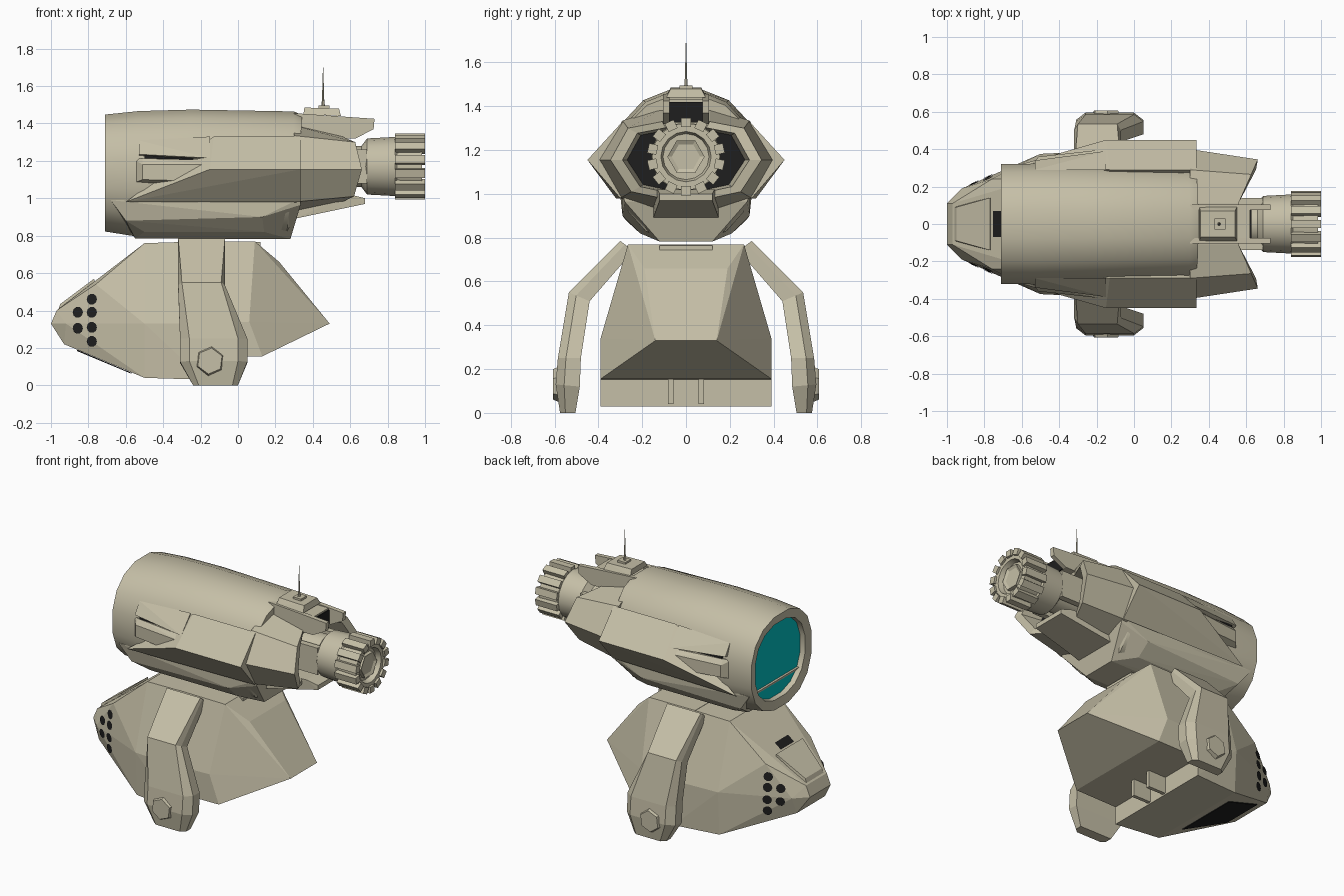
import bpy, bmesh, math
from mathutils import Vector, Matrix
from mathutils.bvhtree import BVHTree

if "Cube" in bpy.data.objects:
    bpy.data.objects.remove(bpy.data.objects["Cube"])


def material(name, rgb):
    m = bpy.data.materials.new(name)
    m.diffuse_color = (*rgb, 1)
    m.use_nodes = True
    m.node_tree.nodes["Principled BSDF"].inputs["Base Color"].default_value = m.diffuse_color
    return m


BEIGE = material("sand_armour", (0.56, 0.52, 0.385))
BLACK = material("black_openings", (0.013, 0.013, 0.013))
TEAL = material("teal_lens", (0.0, 0.52, 0.54))


def finish(name, bm, mats=(BEIGE,), smooth=False):
    bmesh.ops.recalc_face_normals(bm, faces=bm.faces)
    me = bpy.data.meshes.new(name)
    bm.to_mesh(me)
    bm.free()
    ob = bpy.data.objects.new(name, me)
    bpy.context.collection.objects.link(ob)
    for m in mats:
        me.materials.append(m)
    if smooth:
        bpy.ops.object.select_all(action='DESELECT')
        ob.select_set(True)
        bpy.context.view_layer.objects.active = ob
        bpy.ops.object.shade_smooth_by_angle(angle=math.radians(28))
    return ob


def both(points):
    """Points plus their mirror images across y = 0."""
    return [(x, s * y, z) for x, y, z in points for s in (1, -1)]


def hull(name, points, mat=BEIGE):
    bm = bmesh.new()
    for p in points:
        bm.verts.new(p)
    r = bmesh.ops.convex_hull(bm, input=bm.verts)
    junk = [g for g in set(r["geom_interior"] + r["geom_unused"]) if isinstance(g, bmesh.types.BMVert)]
    bmesh.ops.delete(bm, geom=junk, context='VERTS')
    bmesh.ops.dissolve_limit(bm, angle_limit=0.02, verts=bm.verts, edges=bm.edges)
    return finish(name, bm, (mat,))


def box(name, x, y, z, mat=BEIGE):
    return hull(name, [(a, b, c) for a in x for b in y for c in z], mat)


def loft(name, sections, end_mat=None, first_mat=None, smooth=False):
    """Skin equal-length rings and cap both ends."""
    bm = bmesh.new()
    rings = [[bm.verts.new(p) for p in s] for s in sections]
    n = len(rings[0])
    for a, b in zip(rings, rings[1:]):
        for i in range(n):
            j = (i + 1) % n
            bm.faces.new((a[i], a[j], b[j], b[i]))
    first, last = bm.faces.new(rings[0]), bm.faces.new(rings[-1])
    if first_mat:
        first.material_index = 1
    if end_mat:
        last.material_index = 1
    return finish(name, bm, [BEIGE] + [m for m in (end_mat or first_mat,) if m], smooth)


def lathe_x(name, profile, zc, n, smooth=False):
    return loft(name, [[(x, r * math.cos(2 * math.pi * i / n), zc + r * math.sin(2 * math.pi * i / n))
                        for i in range(n)] for x, r in profile], smooth=smooth)


# Main housing: rounded barrel with a recessed lens at the rear
def barrel_ring(x, ry, rz, zc, lean=0):
    pts = []
    for i in range(16):
        a = 2 * math.pi * (i + 0.5) / 16
        c, s = math.cos(a), math.sin(a)
        c, s = [math.copysign(abs(v) ** 0.87, v) for v in (c, s)]
        pts.append((x + lean * s, ry * c, zc + rz * s))
    return pts


loft("main_housing", [barrel_ring(-0.665, 0.265, 0.255, 1.135), barrel_ring(-0.70, 0.268, 0.258, 1.135),
                      barrel_ring(-0.71, 0.325, 0.318, 1.135), barrel_ring(-0.53, 0.328, 0.342, 1.13),
                      barrel_ring(-0.25, 0.325, 0.35, 1.13), barrel_ring(0.28, 0.31, 0.345, 1.125, 0.02),
                      barrel_ring(0.32, 0.30, 0.31, 1.14, 0.025)], first_mat=TEAL, smooth=True)
# Belly armour running under the housing
hull("belly_skirt", both([(-0.68, 0.30, 0.99), (-0.6, 0.275, 0.88), (-0.55, 0.12, 0.785), (0.13, 0.29, 0.90),
                          (0.28, 0.12, 0.782), (0.14, 0.21, 0.82), (0.335, 0.28, 0.965), (0.335, 0.29, 1.0),
                          (-0.5, 0.21, 0.82)]))

for s, side in ((1, "left"), (-1, "right")):
    def m(pts):
        return [(x, s * y, z) for x, y, z in pts]
    # Diamond-edged flank armour
    hull(side + "_flank", m([(-0.15, 0.45, 1.155), (0.335, 0.45, 1.155), (-0.13, 0.29, 1.33), (0.335, 0.29, 1.33),
                             (-0.6, 0.32, 0.98), (0.335, 0.30, 0.98), (-0.13, 0.2, 1.2), (0.335, 0.2, 1.1)]))
    # Side pod with thin dark slot
    hull(side + "_pod_roof", m([(-0.53, 0.29, 1.31), (-0.15, 0.29, 1.33), (-0.53, 0.34, 1.235),
                                (-0.15, 0.39, 1.215), (-0.53, 0.3, 1.225), (-0.15, 0.3, 1.205)]))
    hull(side + "_pod_slot", m([(x, y, z) for x in (-0.5, -0.16) for y in (0.3, 0.335) for z in (1.20, 1.228)]), BLACK)
    hull(side + "_pod", m([(-0.56, 0.3, 1.21), (-0.56, 0.3, 1.08), (-0.51, 0.36, 1.18), (-0.51, 0.36, 1.10),
                           (-0.51, 0.335, 1.213), (-0.15, 0.37, 1.205),
                           (-0.15, 0.40, 1.18), (-0.15, 0.40, 1.09), (-0.15, 0.3, 1.2), (-0.15, 0.3, 1.08)]))
    # Support arms bending down from the base top
    rings = []
    for x0, x1, yi, zi, yo, zo, ch in ((-0.32, -0.07, 0.24, 0.74, 0.30, 0.785, 0.0),
                                       (-0.32, -0.07, 0.44, 0.51, 0.535, 0.55, 0.02),
                                       (-0.31, 0.05, 0.48, 0.25, 0.585, 0.25, 0.05),
                                       (-0.31, 0.05, 0.485, 0.12, 0.595, 0.13, 0.05),
                                       (-0.24, 0.0, 0.505, 0.0, 0.575, 0.0, 0.03)):
        ym, zm = yi * 0.35 + yo * 0.65, zi * 0.35 + zo * 0.65
        rings.append(m([(x0, yi, zi), (x0, ym, zm), (x0 + ch, yo, zo), (x1 - ch, yo, zo), (x1, ym, zm), (x1, yi, zi)]))
    loft(side + "_arm", rings)
    # Hexagonal pivot bolt
    loft(side + "_arm_bolt", [[(-0.15 + r * math.cos(k * math.pi / 3 + 0.4), s * y, 0.13 + r * math.sin(k * math.pi / 3 + 0.4))
                               for k in range(6)] for y, r in ((0.57, 0.085), (0.607, 0.07))])
    # Rails over the nose
    hull(side + "_top_rail", m([(x, y, z) for y in (0.075, 0.105) for x, z in
                                ((0.30, 1.455), (0.73, 1.425), (0.725, 1.37), (0.63, 1.32), (0.30, 1.32))]))
    # Brackets beside the gun neck
    hull(side + "_neck_bracket", m([(x, y, z) for x in (0.5, 0.69) for y in (0.10, 0.14) for z in (1.08, 1.26)]))

# Faceted nose shroud with dark swept-back opening
def nose_ring(pts, scale, x0, sweep):
    full = pts + [(-y, z) for y, z in reversed(pts)]
    return [(x0 + sweep * abs(y) / 0.34, y * scale, 1.155 + (z - 1.155) * scale) for y, z in full]


base_pts = [(0.11, 0.92), (0.30, 0.98), (0.40, 1.155), (0.29, 1.335), (0.11, 1.39)]
tip_pts = [(0.11, 0.98), (0.25, 1.01), (0.345, 1.155), (0.265, 1.30), (0.11, 1.33)]
loft("nose_shroud", [nose_ring(base_pts, 1, 0.30, 0), nose_ring(tip_pts, 1, 0.51, 0.15),
                     nose_ring(tip_pts, 0.84, 0.50, 0.15), nose_ring(tip_pts, 0.78, 0.46, 0.05)], end_mat=BLACK)
hull("nose_chin", both([(0.30, 0.15, 0.89), (0.30, 0.15, 1.02), (0.68, 0.12, 0.97), (0.68, 0.12, 1.0), (0.6, 0.13, 1.02)]))

# Sight block between the rails, dark front
box("sight_block", (0.30, 0.62), (-0.08, 0.08), (1.32, 1.43))
box("sight_opening", (0.62, 0.627), (-0.075, 0.075), (1.325, 1.42), BLACK)
hull("antenna_pad", both([(0.35, 0.09, 1.45), (0.55, 0.09, 1.44), (0.355, 0.07, 1.485), (0.54, 0.07, 1.48)]))
box("antenna_foot", (0.43, 0.49), (-0.03, 0.03), (1.48, 1.495))
loft("antenna", [[(0.455 + r * math.cos(k * math.pi / 3), r * math.sin(k * math.pi / 3), z) for k in range(6)]
                 for z, r in ((1.49, 0.010), (1.53, 0.006), (1.70, 0.001))])

# Gun barrel with ribbed muzzle
GZ = 1.17
lathe_x("gun_barrel", [(0.42, 0.11), (0.66, 0.11), (0.69, 0.15), (0.84, 0.158), (0.85, 0.15), (0.985, 0.155),
                       (0.985, 0.115), (0.95, 0.105)], GZ, 16, True)
lathe_x("muzzle_plug", [(0.94, 0.085), (0.975, 0.085), (0.965, 0.065)], GZ, 6)
bm = bmesh.new()
for k in range(14):
    rot = Matrix.Translation((0, 0, GZ)) @ Matrix.Rotation(2 * math.pi * k / 14, 4, 'X')
    bmesh.ops.create_cube(bm, size=1, matrix=rot @ Matrix.Translation((0.92, 0, 0.156)) @
                          Matrix.Diagonal((0.16, 0.045, 0.042, 1)))
finish("muzzle_ribs", bm)

# Base: wedge at the gun end, tapered cabin at the other
hull("base_wedge", both([(-0.25, 0.26, 0.77), (0.09, 0.265, 0.77), (0.22, 0.19, 0.66), (0.49, 0.14, 0.33),
                         (0.13, 0.39, 0.155), (0.06, 0.39, 0.34), (-0.25, 0.39, 0.33), (-0.25, 0.39, 0.15)]))
cabin = hull("base_cabin", both([(-1.0, 0.11, 0.33), (-0.97, 0.11, 0.40), (-0.92, 0.19, 0.33), (-0.5, 0.25, 0.76),
                                 (-0.18, 0.26, 0.77), (-0.18, 0.39, 0.33), (-0.18, 0.39, 0.03), (-0.5, 0.36, 0.04),
                                 (-0.5, 0.375, 0.33), (-0.93, 0.15, 0.22), (-0.76, 0.24, 0.54)]))
box("top_hatch", (-0.1, 0.12), (-0.12, 0.12), (0.70, 0.765))
for y in (-0.07, 0.07):
    box("underside_bracket", (-0.2, -0.05), (y - 0.012, y + 0.012), (0.04, 0.17))
hull("rear_canopy", both([(-0.97, 0.09, 0.38), (-0.95, 0.09, 0.435), (-0.77, 0.14, 0.57), (-0.75, 0.14, 0.5)]))

# Painted dark ports laid on the cabin surface
tree = BVHTree.FromPolygons([v.co for v in cabin.data.vertices], [p.vertices[:] for p in cabin.data.polygons])


def port(name, origin, direction, sx, sy, sides=10):
    loc, nor, _, _ = tree.ray_cast(Vector(origin), Vector(direction))
    if loc is None:
        return
    b = bmesh.new()
    mat = Matrix.Translation(loc + nor * 0.004) @ nor.to_track_quat('Z', 'Y').to_matrix().to_4x4() @ \
        Matrix.Diagonal((sx, sy, 1, 1)) @ Matrix.Rotation(math.pi / sides, 4, 'Z')
    bmesh.ops.create_circle(b, cap_ends=True, segments=sides, radius=1, matrix=mat)
    ob = finish(name, b, (BLACK,))
    if ob.data.polygons[0].normal.dot(nor) < 0:
        ob.data.flip_normals()


for s in (1, -1):
    for x, z in ((-0.78, 0.46), (-0.78, 0.39), (-0.78, 0.31), (-0.78, 0.235), (-0.855, 0.39), (-0.855, 0.305)):
        port("side_port", (x, 2 * s, z), (0, -s, 0), 0.03, 0.03)
port("canopy_port", (-0.73, 0, 3), (0, 0, -1), 0.10, 0.04, 4)
# Dark slot under the sloping tail
hull("tail_underside_slot", both([(-0.86, 0.14, 0.19), (-0.57, 0.22, 0.067), (-0.86, 0.14, 0.183), (-0.57, 0.22, 0.062)]), BLACK)
